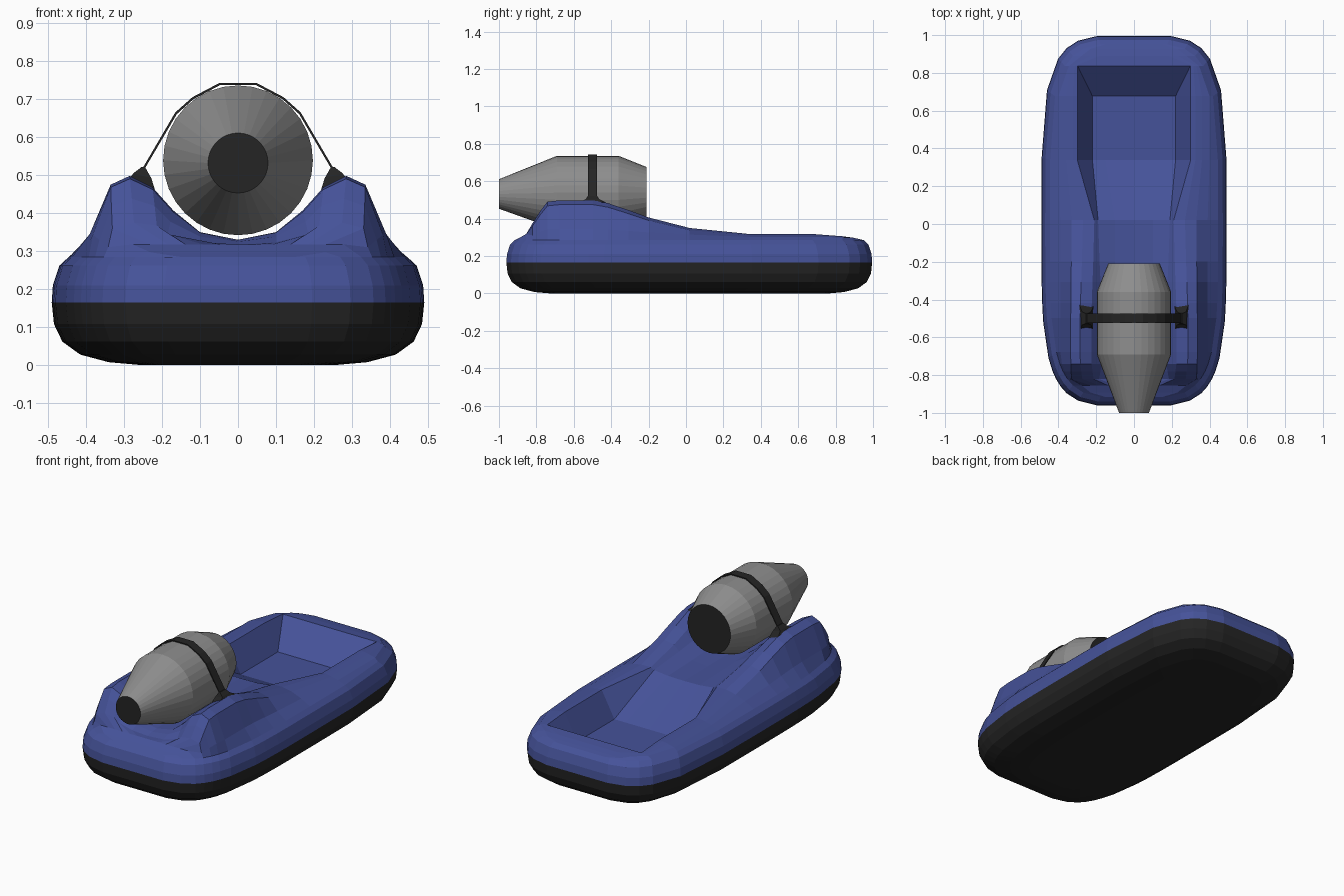
import bpy, bmesh, math

if "Cube" in bpy.data.objects:
    bpy.data.objects.remove(bpy.data.objects["Cube"])


def material(name, rgb):
    m = bpy.data.materials.new(name)
    m.diffuse_color = (*rgb, 1)
    m.use_nodes = True
    m.node_tree.nodes["Principled BSDF"].inputs["Base Color"].default_value = m.diffuse_color
    return m


BLUE = material("blue_paint", (0.06, 0.085, 0.32))
BLACK = material("black_rubber", (0.018, 0.018, 0.018))
GREY = material("grey_metal", (0.27, 0.27, 0.27))


def finish(name, bm, mats):
    bmesh.ops.remove_doubles(bm, verts=bm.verts, dist=0.0005)
    bmesh.ops.recalc_face_normals(bm, faces=bm.faces)
    me = bpy.data.meshes.new(name)
    bm.to_mesh(me)
    bm.free()
    for m in mats:
        me.materials.append(m)
    ob = bpy.data.objects.new(name, me)
    bpy.context.collection.objects.link(ob)
    return ob


# Half cross-sections of the deck (x, z), from the centreline outwards
COCKPIT = [(0, .17), (.15, .17), (.22, .17), (.30, .318), (.325, .318), (.36, .312), (.40, .302)]
RIM = [(0, .306), (.2, .306), (.298, .306), (.30, .306), (.315, .306), (.33, .304), (.345, .30)]
FLAT = [(0, .328), (.1, .33), (.19, .34), (.21, .35), (.27, .35), (.33, .338), (.39, .315)]
POD = [(0, .33), (.1, .35), (.17, .407), (.225, .468), (.285, .498), (.335, .475), (.39, .345)]

CY, RX, RY, N = 0.0175, 0.49, 0.9875, 4.2
TOP_IN = 0.045


def half_width(u):
    return (1 - abs(u) ** N) ** (1 / N)


def even(u, z):
    w = half_width(u) * (RX - TOP_IN)
    return [(w * i / 7, z) for i in range(7)]


def pod_mix(t, drop=0.0):
    return [(a + (c - a) * t, b + (d - b) * t - drop) for (a, b), (c, d) in zip(FLAT, POD)]


def station(y):
    return (y - CY) / (RY - TOP_IN)


# Stations along the hull: (u, half section)
rows = [(.995, even(.995, .285)), (.97, even(.97, .291)), (.93, even(.93, .299)),
        (station(.84), RIM), (station(.68), COCKPIT), (station(.34), COCKPIT),
        (station(.02), FLAT)]
for y, t, drop in [(-.2, .38, 0), (-.31, .65, 0), (-.42, .9, 0), (-.5, 1, 0), (-.68, 1, 0),
                   (-.745, .95, 0), (-.785, .62, .004), (-.825, .25, .012)]:
    rows.append((station(y), pod_mix(t, drop)))
rows += [(-.93, even(-.93, .318)), (-.97, even(-.97, .297)), (-.995, even(-.995, .285))]

# Hull: concentric outline rings, closed below and joined to the lofted deck
bm = bmesh.new()
rings = []
for z, inset in [(0, .24), (.008, .15), (.028, .075), (.062, .028), (.108, .006),
                 (.165, 0), (.21, .003), (.262, .02), (.285, TOP_IN)]:
    pts = [((RX - inset) * half_width(u), CY + u * (RY - inset) / .995 * .99) for u, _ in rows]
    loop = pts + [(-x, y) for x, y in reversed(pts)]
    rings.append([bm.verts.new((x, y, z)) for x, y in loop])
n = len(rings[0])
bm.faces.new(rings[0]).material_index = 1
for k in range(len(rings) - 1):
    a, b = rings[k], rings[k + 1]
    for i in range(n):
        j = (i + 1) % n
        bm.faces.new((a[i], a[j], b[j], b[i])).material_index = 1 if k < 5 else 0
edge = rings[-1]
deck = []
for i, (u, half) in enumerate(rows):
    right, left = edge[i], edge[n - 1 - i]
    w, y = right.co.x, right.co.y
    half = [(min(x, w - .011 * (7 - q)) if q else 0, z) for q, (x, z) in enumerate(half)]
    line = [bm.verts.new((-x, y, z)) for x, z in reversed(half[1:])]
    line += [bm.verts.new((x, y, z)) for x, z in half]
    deck.append([left] + line + [right])
for a, b in zip(deck, deck[1:]):
    for i in range(len(a) - 1):
        bm.faces.new((a[i], a[i + 1], b[i + 1], b[i]))
finish("hull", bm, [BLUE, BLACK])

# Engine: low-poly turned body with dark end discs
bm = bmesh.new()
SIDES = 32
rings = []
for y, r, zc in [(-1, .079, .532), (-.69, .197, .539), (-.36, .197, .539), (-.21, .137, .539)]:
    rings.append([bm.verts.new((r * math.cos(a), y, zc + r * math.sin(a)))
                  for a in (2 * math.pi * i / SIDES for i in range(SIDES))])
for a, b in zip(rings, rings[1:]):
    for i in range(SIDES):
        j = (i + 1) % SIDES
        bm.faces.new((a[i], a[j], b[j], b[i]))
for r in (rings[0], rings[-1]):
    bm.faces.new(r).material_index = 1
finish("engine", bm, [GREY, BLACK])

# Strap: thin band over the engine
bm = bmesh.new()
half = [(.25, .52), (.165, .665), (.12, .705), (.048, .743)]
path = half + [(-x, z) for x, z in reversed(half)]
sections = []
for x, z in path:
    d = math.hypot(x, z - .48)
    k = 1 - .006 / d
    inner = (x * k, .48 + (z - .48) * k)
    sections.append([bm.verts.new((px, y, pz)) for (px, pz), y in
                     (((x, z), -.525), ((x, z), -.475), (inner, -.475), (inner, -.525))])
for a, b in zip(sections, sections[1:]):
    for i in range(4):
        j = (i + 1) % 4
        bm.faces.new((a[i], a[j], b[j], b[i]))
bm.faces.new(sections[0])
bm.faces.new(sections[-1])
finish("engine_strap", bm, [BLACK])

# Strap mounts: flared feet on the two pods
for name, s in (("strap_mount_right", 1), ("strap_mount_left", -1)):
    bm = bmesh.new()
    loops = []
    for x0, z0, x1, z1, hy in [(.212, .44, .288, .488, .07), (.228, .492, .275, .505, .035),
                               (.245, .522, .253, .522, .025)]:
        loops.append([bm.verts.new((s * x, -.5 + y, z)) for x, y, z in
                      ((x0, -hy, z0), (x1, -hy, z1), (x1, hy, z1), (x0, hy, z0))])
    for a, b in zip(loops, loops[1:]):
        for i in range(4):
            j = (i + 1) % 4
            bm.faces.new((a[i], a[j], b[j], b[i]))
    bm.faces.new(loops[0])
    bm.faces.new(loops[-1])
    finish(name, bm, [BLACK])
